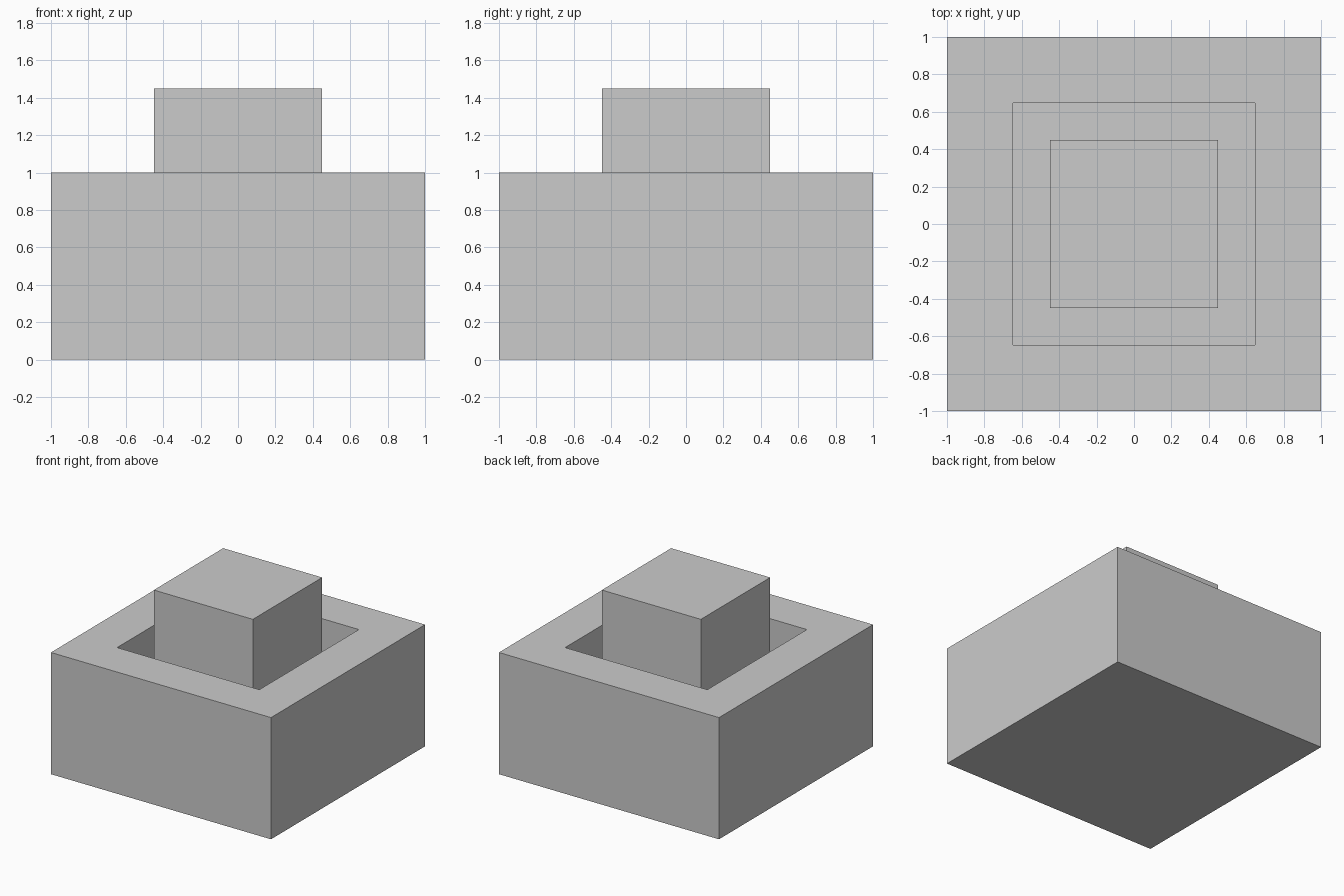
import bpy, bmesh
from mathutils import Matrix, Vector

if "Cube" in bpy.data.objects:
    bpy.data.objects.remove(bpy.data.objects["Cube"])


def box(bm, size, center):
    m = Matrix.Translation(center) @ Matrix.Diagonal((*size, 1))
    bmesh.ops.create_cube(bm, size=1, matrix=m)


def finish(bm, name):
    bmesh.ops.recalc_face_normals(bm, faces=bm.faces)
    mesh = bpy.data.meshes.new(name)
    bm.to_mesh(mesh)
    bm.free()
    obj = bpy.data.objects.new(name, mesh)
    bpy.context.collection.objects.link(obj)
    return obj


# Socket block: square pocket sunk into the top face
bm = bmesh.new()
box(bm, (2, 2, 1), (0, 0, 0.5))
bm.normal_update()
top = max(bm.faces, key=lambda f: f.calc_center_median().z)
bmesh.ops.inset_region(bm, faces=[top], thickness=0.5)
rim = bmesh.ops.extrude_face_region(bm, geom=[top])
floor_verts = [g for g in rim["geom"] if isinstance(g, bmesh.types.BMVert)]
if top.is_valid:
    bmesh.ops.delete(bm, geom=[top], context="FACES_ONLY")
bmesh.ops.translate(bm, verts=floor_verts, vec=Vector((0, 0, -0.5)))
finish(bm, "socket_block")

# Plug: cube sitting in the pocket with an even gap all round
bm = bmesh.new()
box(bm, (0.9, 0.9, 0.9), (0, 0, 1.0))
finish(bm, "plug")
